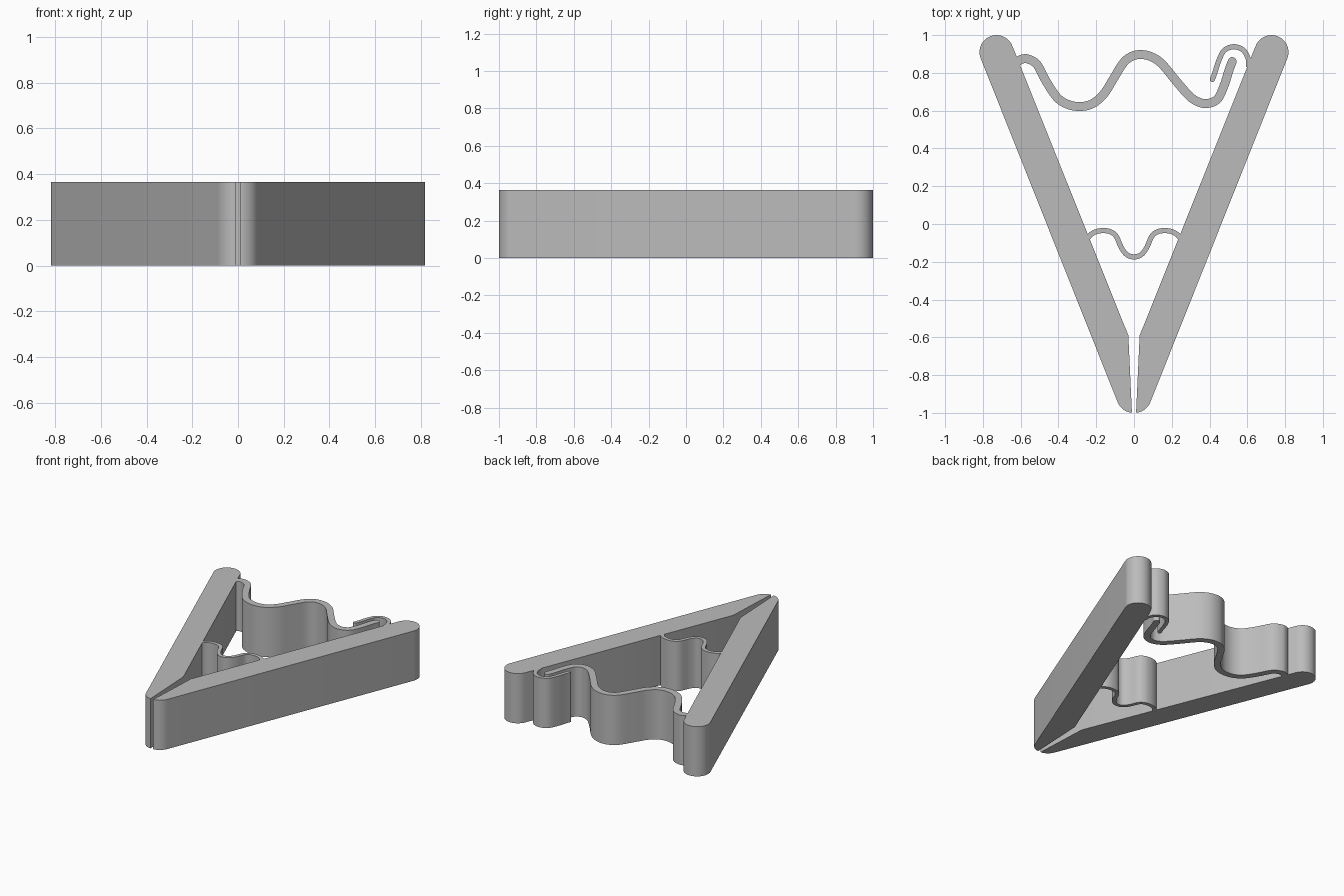
import bpy, bmesh, math
from mathutils import Vector

HEIGHT = 0.365

if "Cube" in bpy.data.objects:
    bpy.data.objects.remove(bpy.data.objects["Cube"], do_unlink=True)

grey = bpy.data.materials.new("plain grey")
grey.use_nodes = True
colour = (0.5, 0.5, 0.5, 1)
grey.diffuse_color = colour
grey.node_tree.nodes["Principled BSDF"].inputs["Base Color"].default_value = colour


def extrude_outline(name, outline):
    """Upright prism from a closed plan outline."""
    bm = bmesh.new()
    base = bm.faces.new([bm.verts.new((p[0], p[1], 0)) for p in outline])
    top = bmesh.ops.extrude_face_region(bm, geom=[base], use_keep_orig=True)
    verts = [g for g in top["geom"] if isinstance(g, bmesh.types.BMVert)]
    bmesh.ops.translate(bm, verts=verts, vec=(0, 0, HEIGHT))
    bmesh.ops.recalc_face_normals(bm, faces=bm.faces)
    mesh = bpy.data.meshes.new(name)
    bm.to_mesh(mesh)
    bm.free()
    mesh.materials.append(grey)
    obj = bpy.data.objects.new(name, mesh)
    bpy.context.collection.objects.link(obj)
    bpy.ops.object.select_all(action="DESELECT")
    obj.select_set(True)
    bpy.context.view_layer.objects.active = obj
    bpy.ops.object.shade_smooth_by_angle(angle=math.radians(30))
    return obj


def arc(cx, cy, r, start, end, n=20):
    angles = [math.radians(start + (end - start) * i / n) for i in range(n + 1)]
    return [(cx + r * math.cos(a), cy + r * math.sin(a)) for a in angles]


def smooth_path(points, steps=8):
    """Catmull-Rom curve through the points."""
    p = [Vector(q) for q in points]
    p = [2 * p[0] - p[1]] + p + [2 * p[-1] - p[-2]]
    path = []
    for a, b, c, d in zip(p, p[1:], p[2:], p[3:]):
        for i in range(steps):
            t = i / steps
            path.append(0.5 * (2 * b + (c - a) * t + (2 * a - 5 * b + 4 * c - d) * t * t
                               + (3 * b - a - 3 * c + d) * t ** 3))
    return path + [p[-2]]


def ribbon(name, points, width, round_end=False):
    """Wavy strip of constant width that follows a plan path."""
    path = smooth_path(points)
    r = width / 2
    left, right = [], []
    for i, q in enumerate(path):
        d = (path[min(i + 1, len(path) - 1)] - path[max(i - 1, 0)]).normalized()
        n = Vector((-d.y, d.x)) * r
        left.append(q + n)
        right.append(q - n)
    cap = []
    if round_end:
        a = math.degrees(math.atan2(d.y, d.x))
        cap = arc(q.x, q.y, r, a + 90, a - 90, 10)[1:-1]
    return extrude_outline(name, left + cap + right[::-1])


# Two straight arms: round far end, rounded tip, tapered slot between them
tilt = math.degrees(math.atan2(0.37, 0.93))
arm = (arc(0.728, 0.91, 0.09, -tilt, 180 - tilt)
       + [(0.03, -0.59), (0.011, -0.999)]
       + arc(0.003, -0.91, 0.09, -82, -tilt, 12))
extrude_outline("left_arm", arm)
extrude_outline("right_arm", [(-x, y) for x, y in arm])

# Small spring joining the arms, mirrored about the middle
half = [(-0.25, -0.08), (-0.225, -0.053), (-0.195, -0.039), (-0.16, -0.035),
        (-0.125, -0.041), (-0.095, -0.064), (-0.067, -0.125), (-0.037, -0.163)]
ribbon("inner_spring", half + [(0, -0.174)] + [(-x, y) for x, y in half[::-1]], 0.027)

# Long wavy latch strip growing from the right arm
ribbon("latch_strip", [
    (-0.62, 0.857), (-0.595, 0.872), (-0.565, 0.874), (-0.515, 0.846),
    (-0.466, 0.757), (-0.41, 0.673), (-0.355, 0.635), (-0.29, 0.622),
    (-0.222, 0.636), (-0.16, 0.688), (-0.11, 0.767), (-0.056, 0.853),
    (-0.01, 0.888), (0.037, 0.897), (0.09, 0.886), (0.148, 0.847),
    (0.228, 0.751), (0.296, 0.675), (0.344, 0.645), (0.39, 0.638),
    (0.442, 0.662), (0.476, 0.73), (0.503, 0.815), (0.52, 0.86)], 0.047, True)

# Hook on the left arm that catches the strip
ribbon("catch_hook", [
    (0.605, 0.83), (0.606, 0.87), (0.583, 0.916), (0.55, 0.935), (0.515, 0.937),
    (0.475, 0.916), (0.447, 0.86), (0.428, 0.8), (0.415, 0.765)], 0.027, True)
